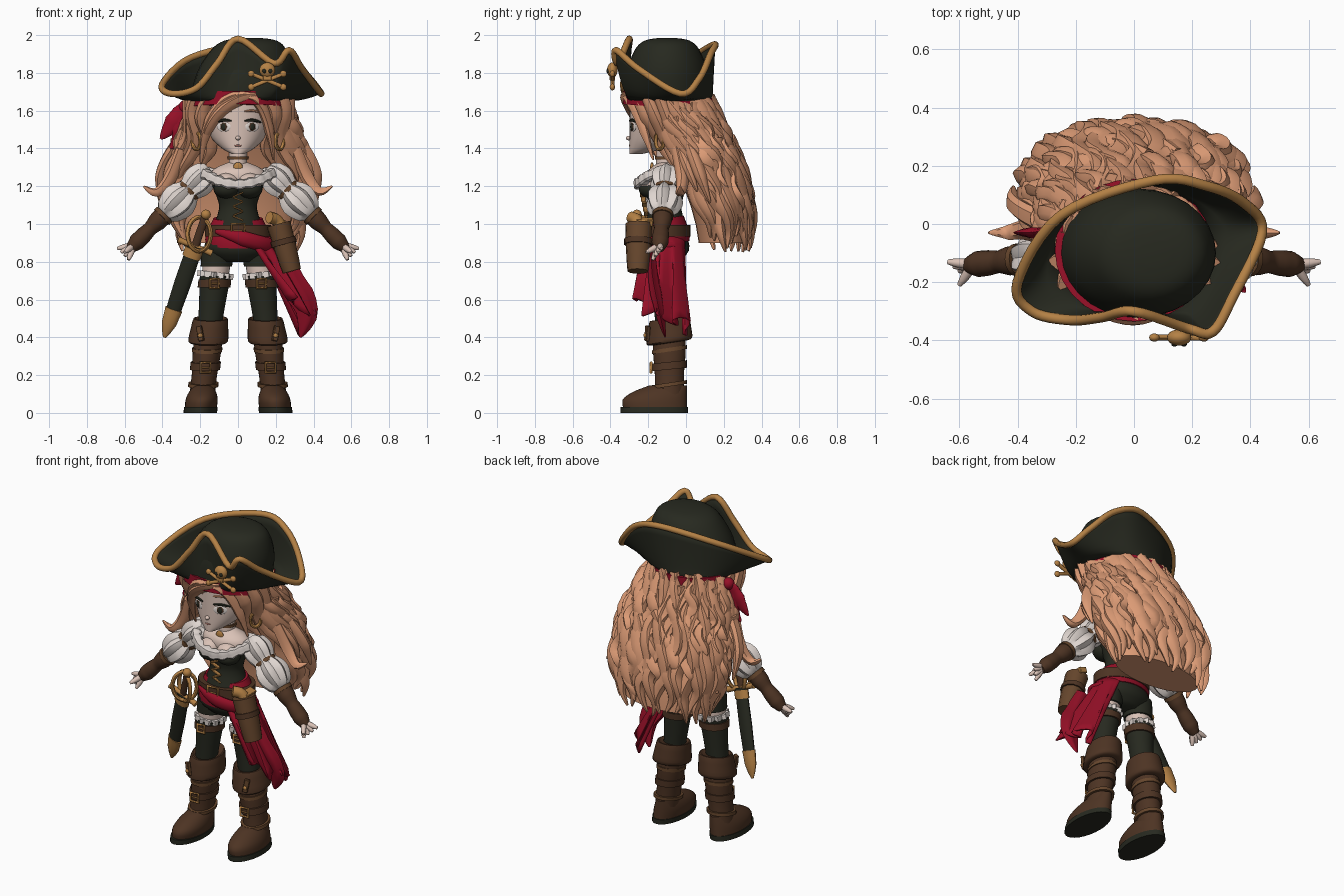
import bpy, bmesh, random
from math import sin, cos, pi, atan2, radians
from mathutils import Vector, Matrix, Euler

random.seed(4)
if "Cube" in bpy.data.objects:
    bpy.data.objects.remove(bpy.data.objects["Cube"])
made = []

def material(name, *rgb):
    m = bpy.data.materials.new(name)
    m.use_nodes = True
    m.diffuse_color = (*rgb, 1)
    m.node_tree.nodes["Principled BSDF"].inputs["Base Color"].default_value = (*rgb, 1)
    return m

DARK = material("dark cloth", .02, .022, .014)
BROWN = material("brown leather", .075, .034, .017)
TAN = material("tan leather", .13, .06, .025)
RED = material("crimson cloth", .3, .005, .02)
GOLD = material("gold", .46, .22, .06)
SKIN = material("skin", .7, .54, .47)
LINEN = material("linen", .74, .67, .63)
HAIR = material("hair", .72, .33, .18)
LIP = material("lips", .45, .2, .16)

def finish(name, bm, mat, thick=0, bevel=0):
    bmesh.ops.recalc_face_normals(bm, faces=bm.faces)
    mesh = bpy.data.meshes.new(name)
    bm.to_mesh(mesh)
    bm.free()
    mesh.materials.append(mat)
    ob = bpy.data.objects.new(name, mesh)
    bpy.context.collection.objects.link(ob)
    if thick:
        ob.modifiers.new("thickness", "SOLIDIFY").thickness = thick
    if bevel:
        ob.modifiers.new("bevel", "BEVEL").width = bevel
    made.append(ob)

def pick(values, t):
    f = t * (len(values) - 1)
    i = max(0, min(int(f), len(values) - 2))
    return values[i] + (values[i + 1] - values[i]) * (f - i)

def spline(pts, steps, wrap=False):
    n, out = len(pts), []
    at = lambda i: pts[i % n] if wrap else pts[max(0, min(i, n - 1))]
    for i in range(n if wrap else n - 1):
        for k in range(steps):
            t = k / steps
            out.append(tuple(b + t / 2 * (c - a + t * (2*a - 5*b + 4*c - d + t * (3*b - a - 3*c + d)))
                             for a, b, c, d in zip(at(i - 1), at(i), at(i + 1), at(i + 2))))
    return out if wrap else out + [tuple(pts[-1])]

def skin(name, rows, mat, loop=True, wrap=False, thick=0):
    bm = bmesh.new()
    verts = [[bm.verts.new(p) for p in row] for row in rows]
    n = len(rows[0])
    for i in range(len(rows) - (not wrap)):
        a, b = verts[i], verts[(i + 1) % len(rows)]
        for j in range(n - (not loop)):
            k = (j + 1) % n
            bm.faces.new((a[j], a[k], b[k], b[j]))
    if loop and not wrap and not thick:
        bm.faces.new(verts[0])
        bm.faces.new(verts[-1])
    finish(name, bm, mat, thick)

def turn(count, start=0.0, end=2 * pi, closed=True):
    return [start + (end - start) * i / (count - (not closed)) for i in range(count)]

def loft(name, mat, stations, x=lambda z: 0, y=-.11, depth=1, align=0, tilt=0, steps=3):
    # Stations are (height, radius); align moves each ring to share a front or back
    rows = []
    for z, r in spline(stations, steps):
        ry = r * depth
        rows.append([(x(z) + r * cos(a), y + align * ry + ry * sin(a), z + tilt * ry * sin(a)) for a in turn(28)])
    skin(name, rows, mat)

def band(name, mat, z, r, half=.02, **shape):
    loft(name, mat, [(z - half, r), (z + half, r)], steps=1, **shape)

def tube(name, mat, pts, radii, flat=1, sides=10, steps=4, wrap=False, lobes=0):
    path = [Vector(p) for p in (spline(pts, steps, wrap) if steps > 1 else pts)]
    n, rows, side = len(path), [], None
    for i, p in enumerate(path):
        ahead = path[(i + 1) % n] if wrap else path[min(i + 1, n - 1)]
        back = path[i - 1] if wrap or i else p
        along = (ahead - back).normalized()
        side = along.cross(Vector((.1, 1, .05))) if side is None else side - along * side.dot(along)
        side.normalize()
        up = along.cross(side)
        r = pick(radii, i / (n - 1)) if isinstance(radii, list) else radii
        rows.append([p + (side * cos(a) + up * sin(a) * flat) * r * (1 + (.13 * cos(lobes * a) if lobes else 0))
                     for a in turn(sides)])
    skin(name, rows, mat, wrap=wrap)

def ball(name, mat, loc, size, rot=(0, 0, 0)):
    bm = bmesh.new()
    bmesh.ops.create_uvsphere(bm, u_segments=20, v_segments=12, radius=1,
                              matrix=Matrix.LocRotScale(Vector(loc), Euler(rot), Vector(size)))
    finish(name, bm, mat)

def box(name, mat, loc, size, rot=(0, 0, 0), bevel=.003):
    bm = bmesh.new()
    bmesh.ops.create_cube(bm, size=1, matrix=Matrix.LocRotScale(Vector(loc), Euler(rot), Vector(size)))
    finish(name, bm, mat, bevel=bevel)

def hoop(name, loc, wide, tall, r=.01, corners=8, steps=3, yaw=0.0):
    spin = Euler((0, 0, yaw)).to_matrix()
    pts = [Vector(loc) + spin @ Vector((wide * cos(a + pi / 4), 0, tall * sin(a + pi / 4))) for a in turn(corners)]
    tube(name, GOLD, pts, r, sides=8, steps=steps, wrap=True)

def buckle(name, loc, size):
    hoop(name, loc, size, size, .008, corners=4, steps=1)
    box(name + "_prong", GOLD, loc, (size, .008, .008))

# Head, neck and chest
loft("head", SKIN, [(1.37, .03), (1.4, .085), (1.46, .145), (1.55, .18), (1.7, .165)], y=-.3, depth=1.07, align=1, steps=5)
loft("neck", SKIN, [(1.28, .05), (1.42, .045)])
loft("chest", SKIN, [(1.17, .12), (1.24, .15), (1.29, .13), (1.33, .04)], depth=.65)
ball("nose", SKIN, (0, -.303, 1.455), (.014, .016, .012))
ball("mouth", LIP, (0, -.299, 1.415), (.02, .004, .005))
band("choker", TAN, 1.35, .055, half=.008)
ball("pendant", GOLD, (0, -.18, 1.3), (.025, .01, .027))

# Torso clothing
loft("corset", DARK, [(.98, .135), (1.08, .1), (1.15, .115), (1.21, .14)], depth=.85)
loft("shorts", DARK, [(.8, .1), (.86, .175), (.94, .16), (1, .13)], depth=.72)
loft("waist_sash", RED, [(.89, .172), (.94, .17), (1.03, .13)], depth=.75, tilt=.15)
band("belt", BROWN, .965, .175, half=.03, depth=.77)
buckle("belt_buckle", (0, -.25, .965), .05)
for i in range(6):
    box("corset_lace", GOLD, (0, -.205 - .005 * i, 1.03 + .025 * i), (.06, .025, .008), (0, .4 * (-1) ** i, 0))
neckline = [(.18 * cos(a), -.13 + .12 * sin(a), 1.27 - .06 * max(0, -sin(a)) ** 2) for a in turn(12)]
tube("neck_ruffle", LINEN, neckline, [.033, .022] * 20, steps=6, wrap=True, lobes=4, sides=14)

# Limbs are placed by straight centre lines
def arm(s, t):
    p = Vector((.17, -.1, 1.27)).lerp(Vector((.56, -.14, .88)), t)
    return Vector((s * p.x, p.y, p.z))

def arm_part(name, mat, s, start, end, radii, **style):
    tube(name, mat, [arm(s, t) for t in turn(6, start, end, False)], radii, **style)

for s, side in ((1, "left"), (-1, "right")):
    # Face and bust
    for k, (part, mat) in enumerate((("white", LINEN), ("iris", BROWN), ("pupil", DARK))):
        ball(f"{side}_eye_{part}", mat, (s * (.075 + .001 * k), -.282 - .003 * k, 1.515),
             (.04 / (k + 1), .005, .026 - .004 * k), (0, 0, s * .45))
    for part, mat, z, r in (("lashes", DARK, 1.535, .008), ("brow", HAIR, 1.585, .006)):
        path = [(s * .18 * sin(a), -.11 - .192 * cos(a), z + .015 * sin(4 * a)) for a in turn(5, .2, .75, False)]
        tube(f"{side}_{part}", mat, path, [.004, r, r, .004], sides=6)
    hoop(side + "_earring", (s * .22, -.14, 1.44), .03, .045, yaw=s * pi / 4)
    ball(side + "_bust", SKIN, (s * .06, -.185, 1.215), (.066, .062, .055))
    ball(side + "_corset_cup", DARK, (s * .06, -.18, 1.185), (.07, .07, .05))

    # Sleeve, glove and hand
    arm_part(side + "_sleeve", LINEN, s, -.05, .58, [.04, .07, .08, .075, .058, .08, .09, .085, .07, .03], lobes=7, sides=28)
    arm_part(side + "_sleeve_tie", TAN, s, .22, .26, .067)
    arm_part(side + "_forearm", SKIN, s, .4, .95, [.042, .03])
    arm_part(side + "_glove", BROWN, s, .57, 1.03, [.052, .05, .038, .044, .045, .025], sides=16)
    arm_part(side + "_glove_cuff", TAN, s, .56, .6, .057, sides=16)
    tips = [(.64 - .02 * i, -.13 - .016 * i, .87 - .02 * i) for i in range(4)] + [(.6, -.21, .85)]
    for x, y, z in tips:
        tip = Vector((s * x, y, z))
        root = arm(s, .98)
        tube(side + "_finger", SKIN, [root.lerp(tip, .2), tip], [.018, .016, .008], sides=8)

    # Shorts, thigh and stocking
    leg = lambda z: s * (.2 - .11 * z)
    limb = dict(x=leg, y=-.1)
    loft(side + "_shorts_leg", DARK, [(.775, .083), (.88, .088)], **limb)
    loft(side + "_thigh", SKIN, [(.6, .065), (.85, .077)], **limb)
    loft(side + "_stocking", DARK, [(.4, .06), (.55, .068), (.725, .082)], **limb)
    tube(side + "_stocking_frill", LINEN, [(leg(z), -.1, z) for z in (.715, .745)], .085, sides=32, lobes=12)
    band(side + "_thigh_strap", BROWN, .685, .087, **limb)
    buckle(side + "_thigh_buckle", (leg(.685), -.19, .685), .033)

    # Boot
    loft(side + "_boot_foot", BROWN, [(.02, .084), (.07, .085), (.11, .072), (.145, .05)], x=leg, y=.005, depth=2, align=-1)
    band(side + "_boot_sole", DARK, .015, .089, half=.015, x=leg, y=.01, depth=2, align=-1)
    shaft = dict(x=leg, y=-.088, depth=1.15)
    loft(side + "_boot_shaft", BROWN, [(.06, .068), (.2, .067), (.32, .075), (.42, .074)], **shaft)
    for z in (.15, .335):
        band(side + "_boot_seam", TAN, z, .08, half=.01, tilt=.15, **shaft)
    band(side + "_ankle_strap", BROWN, .25, .08, tilt=.1, **shaft)
    buckle(side + "_boot_buckle", (leg(.25), -.185, .24), .037)
    loft(side + "_boot_cuff", BROWN, [(.37, .08), (.38, .105), (.44, .1), (.5, .09), (.49, .07)], tilt=.15, **shaft)
    box(side + "_cuff_tab", TAN, (s * .2, -.205, .42), (.03, .02, .08), (0, s * .2, s * .4))
    ball(side + "_cuff_stud", GOLD, (s * .2, -.217, .41), (.012, .008, .012))

# Hair mass with waving locks
def hair_point(t, a, grow):
    wide, deep = .22 + .12 * sin(2.4 * t), .2 - .06 * t
    return wide * grow * cos(a), -.1 + .3 * sin(t * pi / 2) + deep * grow * sin(a), 1.67 - .81 * t

skin("hair_mass", [[hair_point(t, a, .92) for a in turn(28)] for t in turn(9, 0, .95, False)], HAIR)

def lock(name, angle, start, end, grow, width):
    phase, pts = random.uniform(0, 6), []
    for k, t in enumerate(turn(11, start, end, False)):
        wave = 1.5 * k + phase
        pts.append(hair_point(t, radians(angle) + .085 * sin(wave), grow + .05 * cos(wave)))
    tube(name, HAIR, pts, [width, width, width * 1.2, width, .006], sides=9, steps=3, lobes=3)

for i in range(25):
    lock("long_lock", 10 * i - 30, 0, random.uniform(.88, 1.02), 1, .044)
for i in range(24):
    start = random.uniform(0, .35)
    lock("upper_lock", 9 * i - 15, start, start + random.uniform(.4, .6), 1.06, .036)

# Locks framing the face, flicked out at the ends
for s in (1, -1):
    for i in range(4):
        a = radians(18 * i - 52)
        pts = [(s * (.25 * cos(a) + (.03 + .05 * i) * t + .03 * sin(7 * t + i)), -.08 + .22 * sin(a) + .2 * t,
                1.67 - (.38 + .06 * i) * t) for t in turn(8, 0, 1, False)]
        tube("side_lock", HAIR, pts, [.03, .04, .036, .03, .005], lobes=3)
    tube("flicked_lock", HAIR, [(s * .3, -.05, 1.4), (s * .36, -.02, 1.25), (s * .43, -.03, 1.17), (s * .5, -.03, 1.2)],
         [.03, .034, .025, .004], lobes=3)

# Bangs swept along the forehead from a parting
for start, end, drop in ((-75, -20, .34), (-65, -165, .3), (-75, -160, .22), (-85, -170, .36)):
    pts = [(.2 * cos(a), -.1 + .212 * sin(a), 1.68 - drop * i * i / 36) for i, a in enumerate(turn(7, radians(start), radians(end), False))]
    tube("bang", HAIR, pts, [.03, .034, .03, .025, .005], lobes=3)

# Hat
edge = [(0, -.3, 1.98), (.19, -.36, 1.85), (.27, -.37, 1.92), (.34, -.25, 1.82), (.44, -.03, 1.69), (.38, .07, 1.77), (.25, .13, 1.9),
        (.07, .15, 1.95), (-.25, .03, 1.88), (-.4, -.2, 1.74), (-.35, -.3, 1.69), (-.22, -.33, 1.72), (-.11, -.32, 1.85)]

def brim_row(t):
    row = []
    for x, y, z in spline(edge, 6, True):
        a, out = atan2((y + .09) / .24, x / .27), t ** .6
        base = Vector((.265 * cos(a), -.09 + .235 * sin(a), 1.65))
        row.append((base.x + (x - base.x) * out, base.y + (y - base.y) * out, base.z + (z - base.z) * t ** 1.2))
    return row

skin("hat_brim", [brim_row(t) for t in turn(7, 0, 1, False)], DARK, thick=.012)
tube("hat_trim", GOLD, edge, .018, steps=6, wrap=True)
loft("hat_crown", DARK, [(1.64, .26), (1.8, .25), (1.92, .2), (1.97, .14), (1.985, .05)], x=lambda z: .2 * (z - 1.64), y=-.1, depth=.86, steps=4)
band("hat_band", RED, 1.65, .272, half=.035, y=-.09, depth=.9, tilt=-.08)
ball("scarf_knot", RED, (-.28, -.02, 1.62), (.035, .035, .035))
for dx in (0, .05):
    tube("scarf_tail", RED, [(-.27, -.02, 1.63), (-.32, -.03, 1.57), (dx - .36, -.03, 1.51 - dx), (dx - .41, -.03, 1.45 - dx)],
         [.02, .04, .05, .035, .006], flat=.4)

# Hat ornament
badge = Vector((.155, -.39, 1.815))
ball("ornament_skull", GOLD, badge, (.042, .028, .04))
box("ornament_jaw", GOLD, badge - Vector((0, 0, .04)), (.045, .03, .03))
for s in (1, -1):
    ball("ornament_socket", DARK, badge + Vector((s * .016, -.023, -.005)), (.011, .008, .012))
    ends = [badge + Vector((d * .085, 0, d * s * .035 - .055)) for d in (1, -1)]
    tube("ornament_bone", GOLD, ends, .011, sides=8)
    for end in ends:
        ball("ornament_bone_end", GOLD, end, (.018, .014, .018))

# Draped sash on the left hip
rows = []
for v in turn(11, 0, 1, False):
    row = []
    for j, a in enumerate(turn(30, radians(-75), radians(60), False)):
        fold = .03 * v * sin(.95 * j)
        row.append((.17 * cos(a) + .22 * v + fold, -.11 + (.12 + .04 * v) * sin(a) - fold,
                    .94 - v * (.35 + .005 * j) + .035 * v * v * sin(.6 * j)))
    rows.append(row)
skin("sash_tail", rows, RED, loop=False, thick=.012)
tube("sash_tip", RED, [(.22, -.18, .85), (.28, -.17, .7), (.36, -.14, .54), (.33, -.11, .4)], [.04, .06, .07, .05, .006], flat=.4, lobes=5, sides=20)
fold_path = [(.185 * cos(a), -.11 + .14 * sin(a), .93 + .05 * cos(a + pi)) for a in turn(7, radians(-130), radians(20), False)]
tube("sash_fold", RED, fold_path, [.01, .04, .04, .02], flat=.6)

# Holster with pistol
tube("holster", TAN, [(.215, -.25, 1), (.285, -.255, .75)], [.065, .06, .05], flat=1.1, sides=12)
tube("holster_strap", BROWN, [(.237, -.252, .92), (.245, -.253, .89)], .069, flat=1.1, sides=12)
tube("pistol_grip", GOLD, [(.235, -.25, .97), (.205, -.26, 1.02), (.165, -.29, 1.035)], .032)
box("pistol_lock", GOLD, (.225, -.22, 1.01), (.05, .09, .035), (0, .3, 0))

# Sword and scabbard along one line from pommel to tip
pommel, point = Vector((-.17, -.26, 1.05)), Vector((-.39, -.1, .4))
for part, mat, start, end, radii in (("scabbard", DARK, .26, .85, [.042, .045, .038]), ("scabbard_tip", GOLD, .77, 1, [.047, .04, .008]),
                                     ("scabbard_collar", GOLD, .28, .35, .05), ("sword_grip", BROWN, 0, .3, .021)):
    tube(part, mat, [pommel.lerp(point, start), pommel.lerp(point, end)], radii, flat=.55, sides=12)
ball("sword_pommel", GOLD, pommel, (.026, .026, .026))
hilt = pommel.lerp(point, .26)
tube("sword_crossbar", GOLD, [hilt + Vector((d, 0, -.4 * d)) for d in (-.09, .09)], [.018, .012, .018])
for yaw in (-.5, .5):
    hoop("sword_guard", pommel.lerp(point, .16), .07, .09, .012, yaw=yaw)

# Smooth shading with crisp edges
bpy.ops.object.select_all(action="DESELECT")
for ob in made:
    ob.select_set(True)
bpy.context.view_layer.objects.active = made[0]
bpy.ops.object.shade_smooth_by_angle(angle=radians(45))
